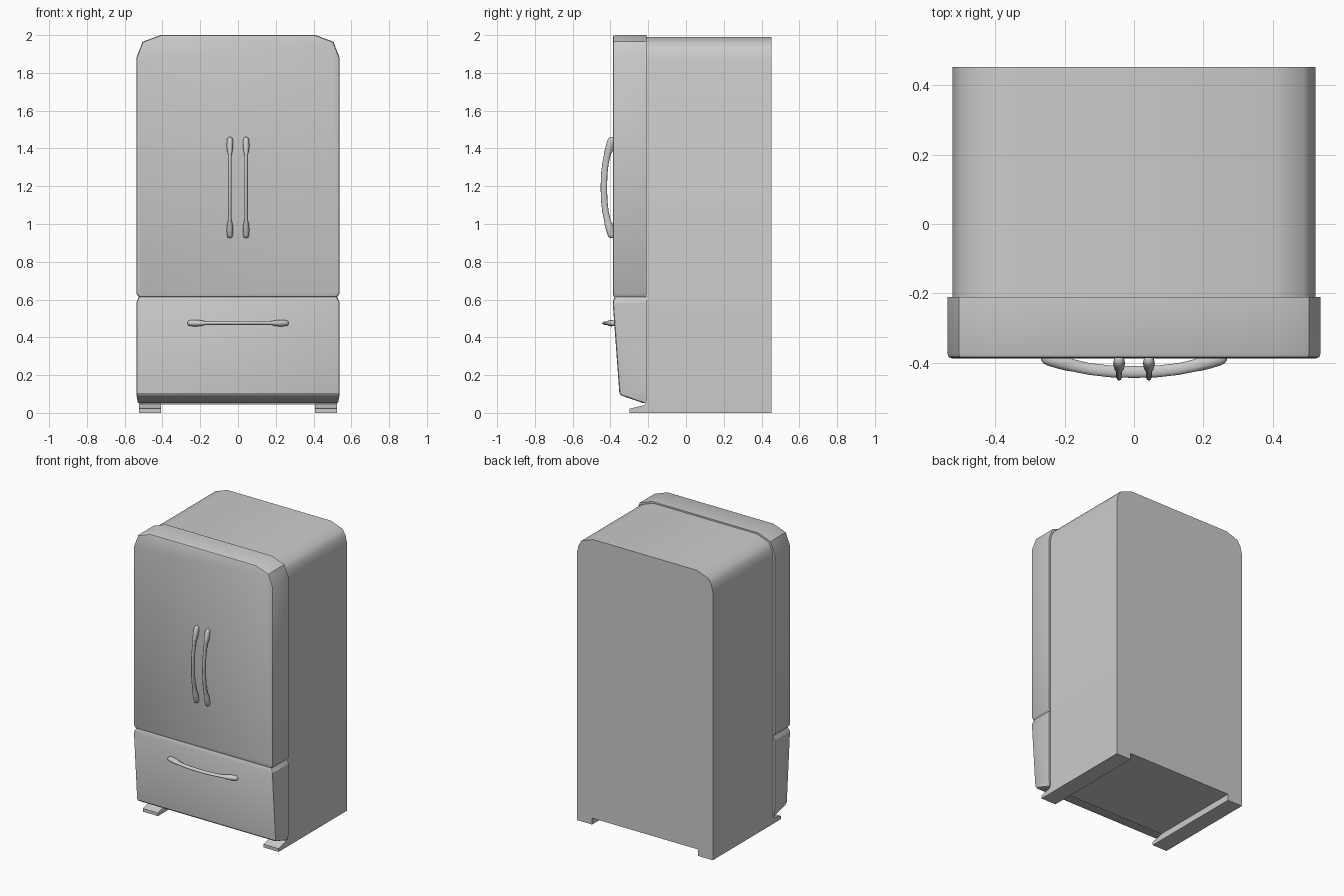
import bpy, bmesh

if "Cube" in bpy.data.objects:
    bpy.data.objects.remove(bpy.data.objects["Cube"])


def loft(name, rings, angle=0.6):
    """Skin a closed solid through rings that have equal point counts."""
    bm = bmesh.new()
    rows = [[bm.verts.new(p) for p in ring] for ring in rings]
    n = len(rows[0])
    for a, b in zip(rows, rows[1:]):
        for i in range(n):
            j = (i + 1) % n
            bm.faces.new((a[i], a[j], b[j], b[i]))
    bm.faces.new(rows[0])
    bm.faces.new(rows[-1])
    bmesh.ops.recalc_face_normals(bm, faces=bm.faces)
    mesh = bpy.data.meshes.new(name)
    bm.to_mesh(mesh)
    bm.free()
    ob = bpy.data.objects.new(name, mesh)
    bpy.context.collection.objects.link(ob)
    bpy.ops.object.select_all(action='DESELECT')
    ob.select_set(True)
    bpy.context.view_layer.objects.active = ob
    bpy.ops.object.shade_smooth_by_angle(angle=angle)
    return ob


def mirrored(half):
    return half + [(-x, z) for x, z in reversed(half)]


def section(outline, y, inset=0.0, cz=1.0):
    """Place an x-z outline at depth y, drawn in towards its centre."""
    sx, sz = 1 - inset / 0.54, 1 - inset / 0.7
    return [(x * sx, y, cz + (z - cz) * sz) for x, z in outline]


# Main cabinet, with softened top corners
cabinet = mirrored([(0.524, 0.045), (0.524, 1.87), (0.512, 1.92),
                    (0.49, 1.957), (0.40, 1.99)])
loft("cabinet", [section(cabinet, y) for y in (-0.215, 0.453)], 0.7)

# Upper door panel with a rolled front edge
door = mirrored([(0.525, 0.614), (0.538, 0.632), (0.538, 1.88),
                 (0.505, 1.965), (0.41, 2.0)])
loft("upper_door", [section(door, y, k, 1.3) for y, k in
                    ((-0.21, 0), (-0.375, 0), (-0.383, 0.003), (-0.387, 0.011))], 0.7)

# Lower drawer, tapering inwards towards the floor
rings = []
for z, w, front in ((0.053, 0.53, -0.23), (0.092, 0.537, -0.343), (0.105, 0.538, -0.353),
                    (0.585, 0.538, -0.388), (0.614, 0.525, -0.379)):
    half = [(w, -0.21), (w, front + 0.014), (w - 0.004, front + 0.004), (w - 0.014, front)]
    rings.append([(x, y, z) for x, y in mirrored(half)])
loft("lower_drawer", rings, 0.4)

# Floor rails with sloping toes
rail = [(-0.30, 0), (0.453, 0), (0.453, 0.05), (-0.21, 0.05), (-0.225, 0.04), (-0.30, 0.022)]
for side, name in ((-1, "left_rail"), (1, "right_rail")):
    loft(name, [[(side * x, y, z) for y, z in rail] for x in (0.408, 0.524)])

# Bowed bar handles: distance along, depth, half width, half depth
half_bar = [(0.0, -0.435, 0.009, 0.017), (0.07, -0.433, 0.009, 0.017),
            (0.13, -0.426, 0.009, 0.017), (0.175, -0.416, 0.010, 0.018),
            (0.195, -0.409, 0.015, 0.022), (0.22, -0.404, 0.017, 0.021),
            (0.25, -0.396, 0.016, 0.020), (0.262, -0.393, 0.013, 0.017),
            (0.268, -0.391, 0.006, 0.010)]
bar = [(-s, d, w, h) for s, d, w, h in reversed(half_bar[1:])] + half_bar
circle = [(1, 0), (0.87, 0.5), (0.5, 0.87), (0, 1), (-0.5, 0.87), (-0.87, 0.5),
          (-1, 0), (-0.87, -0.5), (-0.5, -0.87), (0, -1), (0.5, -0.87), (0.87, -0.5)]
for x, name in ((-0.043, "left_door_handle"), (0.043, "right_door_handle")):
    loft(name, [[(x + c * w, d + e * h, 1.193 + s) for c, e in circle]
                for s, d, w, h in bar], 1.0)
loft("drawer_handle", [[(s, d + 0.008 + e * h, 0.475 + c * w) for c, e in circle]
                       for s, d, w, h in bar], 1.0)
